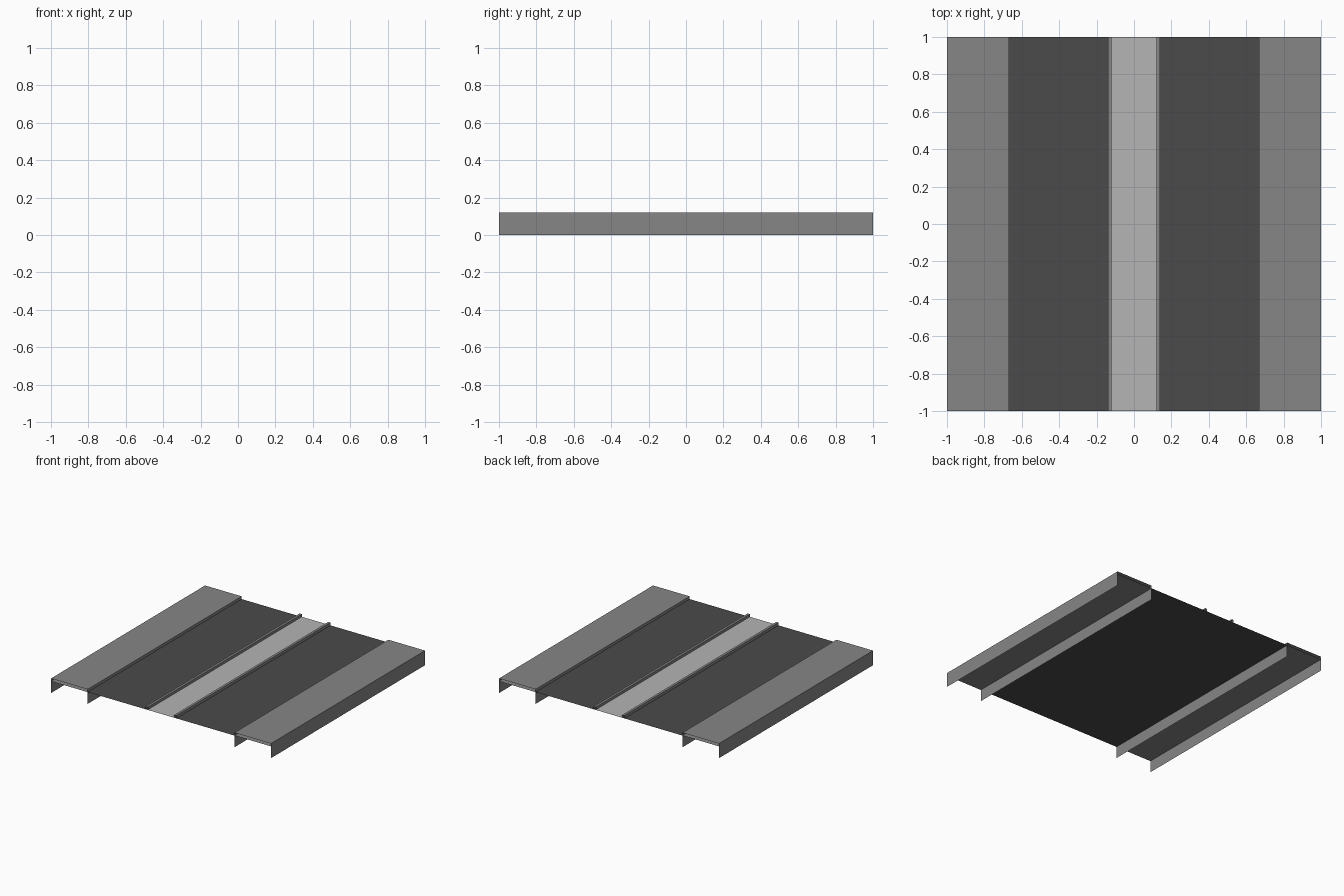
import bpy
import bmesh

if "Cube" in bpy.data.objects:
    bpy.data.objects.remove(bpy.data.objects["Cube"])

ROAD_Z, TOP_Z = 0.097, 0.12
PAVE_X, KERB_OUT, KERB_IN = 0.667, 0.14, 0.12


def material(name, v):
    m = bpy.data.materials.new(name)
    m.diffuse_color = (v, v, v, 1)
    m.use_nodes = True
    m.node_tree.nodes["Principled BSDF"].inputs["Base Color"].default_value = m.diffuse_color
    return m


asphalt = material("dark_asphalt", 0.07)
concrete = material("mid_concrete", 0.24)
paving = material("light_paving", 0.46)


def sheet(name, lines, mat):
    """Sweep open x-z profile lines along y, leaving the ends open."""
    bm = bmesh.new()
    for line in lines:
        rows = [[bm.verts.new((x, y, z)) for y in (-1, 1)] for x, z in line]
        for a, b in zip(rows, rows[1:]):
            bm.faces.new((a[0], b[0], b[1], a[1]))
    for f in bm.faces:
        f.normal_update()
        if f.normal.z < -0.5 and "pavement" not in name:
            f.normal_flip()
    me = bpy.data.meshes.new(name)
    bm.to_mesh(me)
    bm.free()
    me.materials.append(mat)
    ob = bpy.data.objects.new(name, me)
    bpy.context.collection.objects.link(ob)
    return ob


# Carriageway and the raised central strip surface
sheet("road_surface", [[(-PAVE_X, ROAD_Z), (PAVE_X, ROAD_Z)]], asphalt)
sheet("median_surface", [[(-KERB_IN, ROAD_Z + 0.001), (KERB_IN, ROAD_Z + 0.001)]], paving)

for side, s in (("left", -1), ("right", 1)):
    # Pavement: top with skirts down to the ground, and an underside
    outline = [(-1, 0), (-1, TOP_Z), (-PAVE_X, TOP_Z), (-PAVE_X, 0)]
    under = [(-PAVE_X, ROAD_Z), (-1, ROAD_Z)]
    # Narrow kerb beside the median
    kerb = [(-KERB_OUT, ROAD_Z), (-KERB_OUT, TOP_Z), (-KERB_IN, TOP_Z), (-KERB_IN, ROAD_Z)]

    def place(line):
        return line if s < 0 else [(-x, z) for x, z in reversed(line)]

    sheet(side + "_pavement", [place(outline), place(under)], concrete)
    sheet(side + "_median_kerb", [place(kerb)], concrete)
